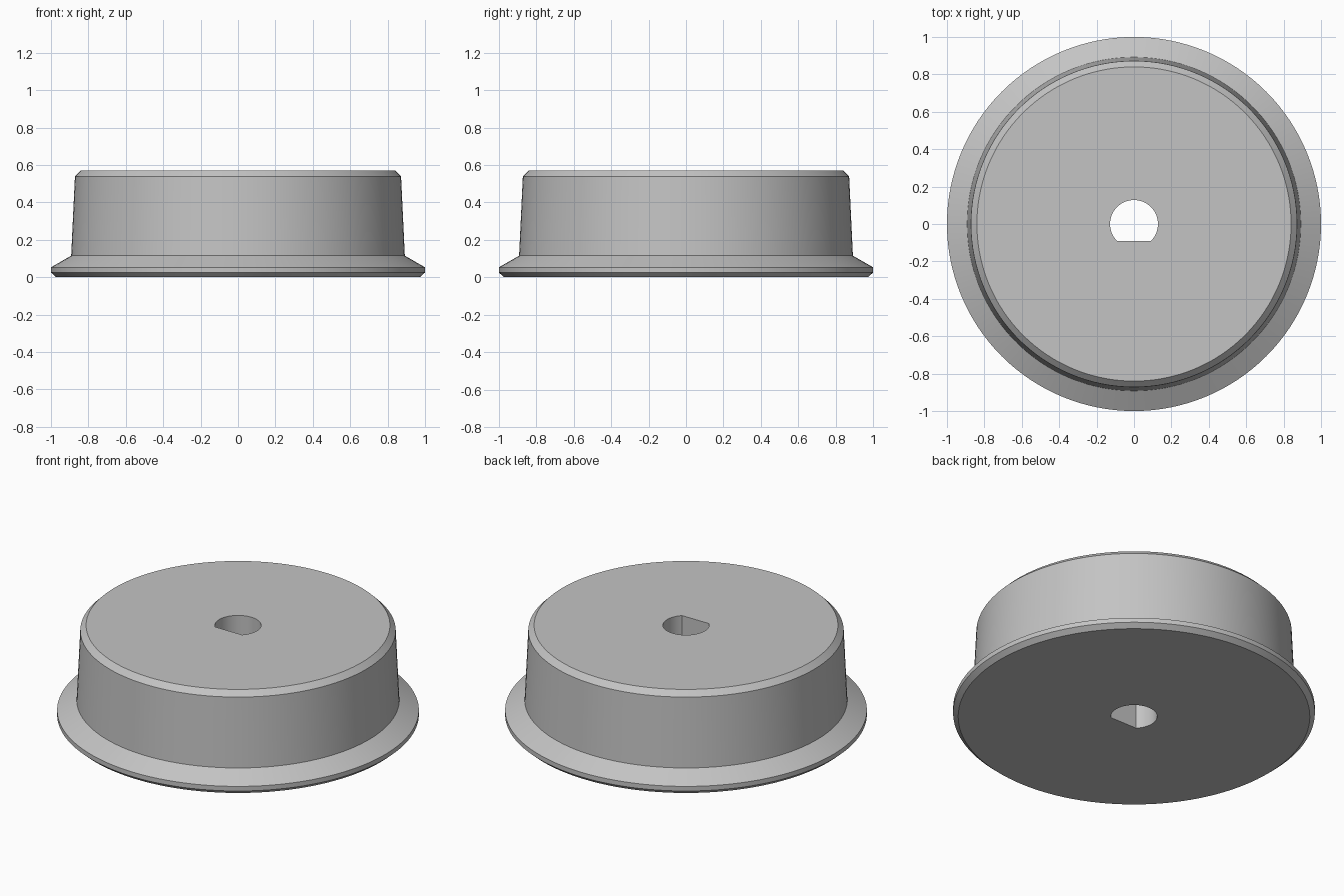
import bpy
import bmesh
import math

default = bpy.data.objects.get("Cube")
if default:
    bpy.data.objects.remove(default, do_unlink=True)

SEGMENTS = 128
HOLE_RADIUS = 0.128
HOLE_FLAT = -HOLE_RADIUS * math.sin(math.pi / 4)
HEIGHT = 0.57

# Outer profile as (radius, height): chamfered flange, tapered tread, chamfered top
PROFILE = [(0.972, 0), (1, 0.025), (1, 0.053), (0.892, 0.115),
           (0.872, 0.538), (0.84, HEIGHT)]


def circle_point(radius, angle):
    return radius * math.cos(angle), radius * math.sin(angle)


def bore_point(angle):
    """Point on a D-shaped outline with its flat on the front side."""
    x, y = circle_point(HOLE_RADIUS, angle)
    if y < HOLE_FLAT:
        x, y = x * HOLE_FLAT / y, HOLE_FLAT
    return x, y


bm = bmesh.new()
angles = [math.tau * i / SEGMENTS for i in range(SEGMENTS)]
rings = [[bm.verts.new((*circle_point(r, a), z)) for a in angles] for r, z in PROFILE]

# Shaft bore, top edge then bottom edge
for z in (HEIGHT, 0):
    rings.append([bm.verts.new((*bore_point(a), z)) for a in angles])

# Join the rings into one closed solid
for k, lower in enumerate(rings):
    upper = rings[(k + 1) % len(rings)]
    for i in range(SEGMENTS):
        j = (i + 1) % SEGMENTS
        bm.faces.new((lower[i], lower[j], upper[j], upper[i]))
bmesh.ops.recalc_face_normals(bm, faces=bm.faces)

mesh = bpy.data.meshes.new("flanged_wheel")
bm.to_mesh(mesh)
bm.free()
wheel = bpy.data.objects.new("flanged_wheel", mesh)
bpy.context.collection.objects.link(wheel)

# Plain grey material
grey = bpy.data.materials.new("light_grey")
grey.use_nodes = True
colour = (0.55, 0.55, 0.55, 1)
grey.diffuse_color = colour
grey.node_tree.nodes["Principled BSDF"].inputs["Base Color"].default_value = colour
mesh.materials.append(grey)

# Smooth round surfaces, crisp chamfers
bpy.ops.object.select_all(action="DESELECT")
wheel.select_set(True)
bpy.context.view_layer.objects.active = wheel
bpy.ops.object.shade_smooth_by_angle(angle=math.radians(25))
